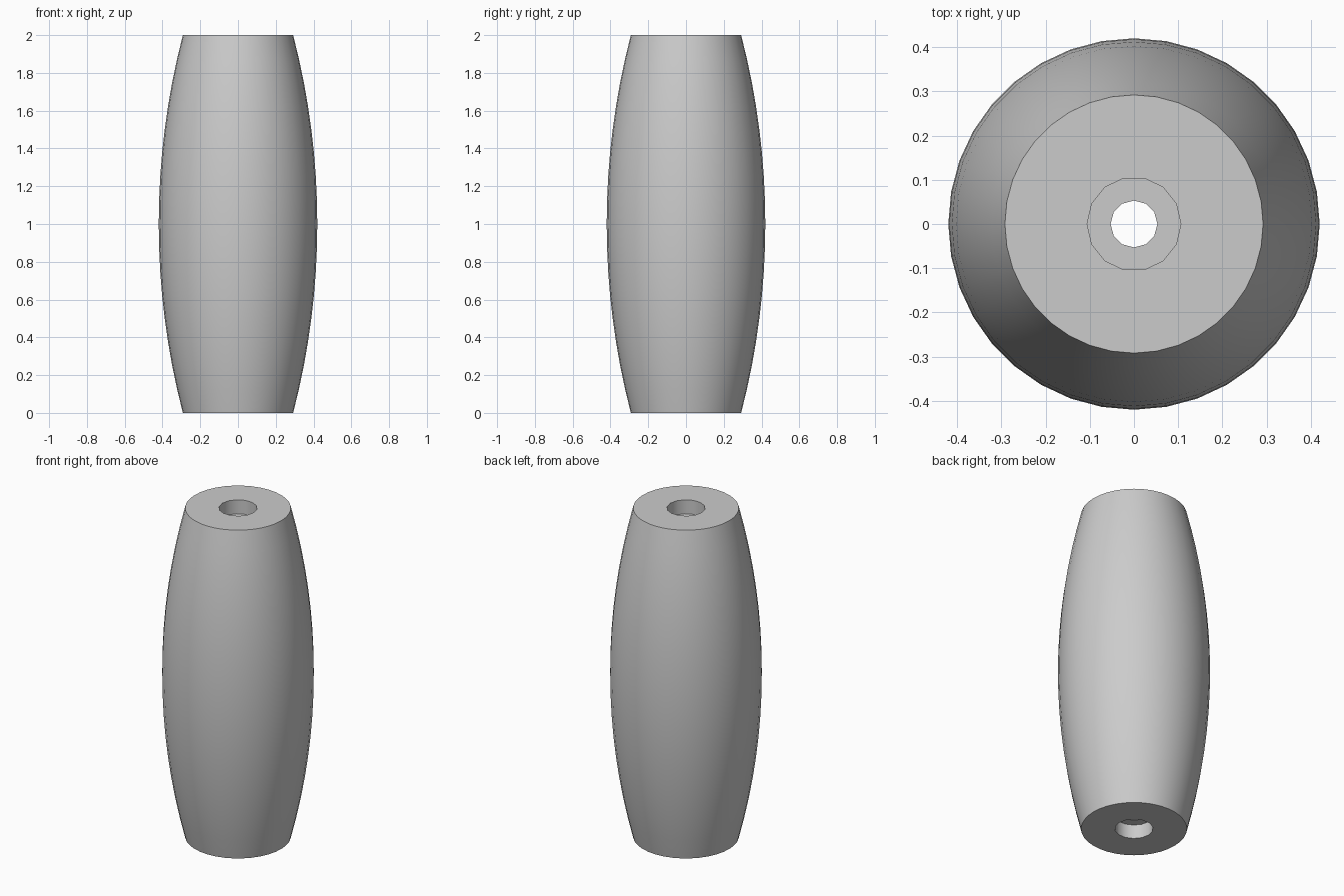
import bpy, bmesh, math

cube = bpy.data.objects.get("Cube")
if cube:
    bpy.data.objects.remove(cube, do_unlink=True)

HEIGHT = 2.0
END_R, MID_R = 0.292, 0.42     # barrel radius at the ends and the middle
BORE_R, HOLE_R = 0.106, 0.053  # recess and through hole
BORE_DEPTH = 0.085
OUTER_SIDES, BORE_SIDES, HOLE_SIDES = 36, 14, 12
STEPS = 16

grey = bpy.data.materials.new("light grey")
grey.use_nodes = True
colour = (0.6, 0.6, 0.6, 1)
grey.diffuse_color = colour
grey.node_tree.nodes["Principled BSDF"].inputs["Base Color"].default_value = colour

bm = bmesh.new()


def ring(radius, z, sides):
    """Closed loop of vertices at one height."""
    return [bm.verts.new((radius * math.cos(math.tau * i / sides),
                          radius * math.sin(math.tau * i / sides), z))
            for i in range(sides)]


def wall(a, b):
    """Quads joining two rings with equal sides."""
    n = len(a)
    for i in range(n):
        j = (i + 1) % n
        bm.faces.new((a[i], a[j], b[j], b[i]))


def flat_ring(outer, inner):
    """Flat annulus between two rings."""
    edges = []
    for loop in (outer, inner):
        for i, v in enumerate(loop):
            w = loop[(i + 1) % len(loop)]
            edges.append(bm.edges.get((v, w)) or bm.edges.new((v, w)))
    bmesh.ops.triangle_fill(bm, edges=edges, use_beauty=True)


# Bulging outer wall, a circular arc in profile
bulge = MID_R - END_R
half = HEIGHT / 2
arc_r = (half ** 2 + bulge ** 2) / (2 * bulge)
rings = []
for i in range(STEPS + 1):
    z = HEIGHT * i / STEPS
    r = MID_R - arc_r + math.sqrt(arc_r ** 2 - (z - half) ** 2)
    rings.append(ring(r, z, OUTER_SIDES))
for a, b in zip(rings, rings[1:]):
    wall(a, b)

# Recess at each end with a flat floor around the through hole
holes = []
for rim, z, inward in ((rings[0], 0, 1), (rings[-1], HEIGHT, -1)):
    mouth = ring(BORE_R, z, BORE_SIDES)
    floor_z = z + inward * BORE_DEPTH
    floor = ring(BORE_R, floor_z, BORE_SIDES)
    hole = ring(HOLE_R, floor_z, HOLE_SIDES)
    wall(mouth, floor)
    flat_ring(rim, mouth)
    flat_ring(floor, hole)
    holes.append(hole)
wall(*holes)

bmesh.ops.recalc_face_normals(bm, faces=bm.faces)
mesh = bpy.data.meshes.new("barrel_bead")
bm.to_mesh(mesh)
bm.free()
mesh.materials.append(grey)
bead = bpy.data.objects.new("barrel_bead", mesh)
bpy.context.collection.objects.link(bead)

# Smooth round walls, sharp rims
bpy.ops.object.select_all(action="DESELECT")
bead.select_set(True)
bpy.context.view_layer.objects.active = bead
bpy.ops.object.shade_smooth_by_angle(angle=math.radians(40))
